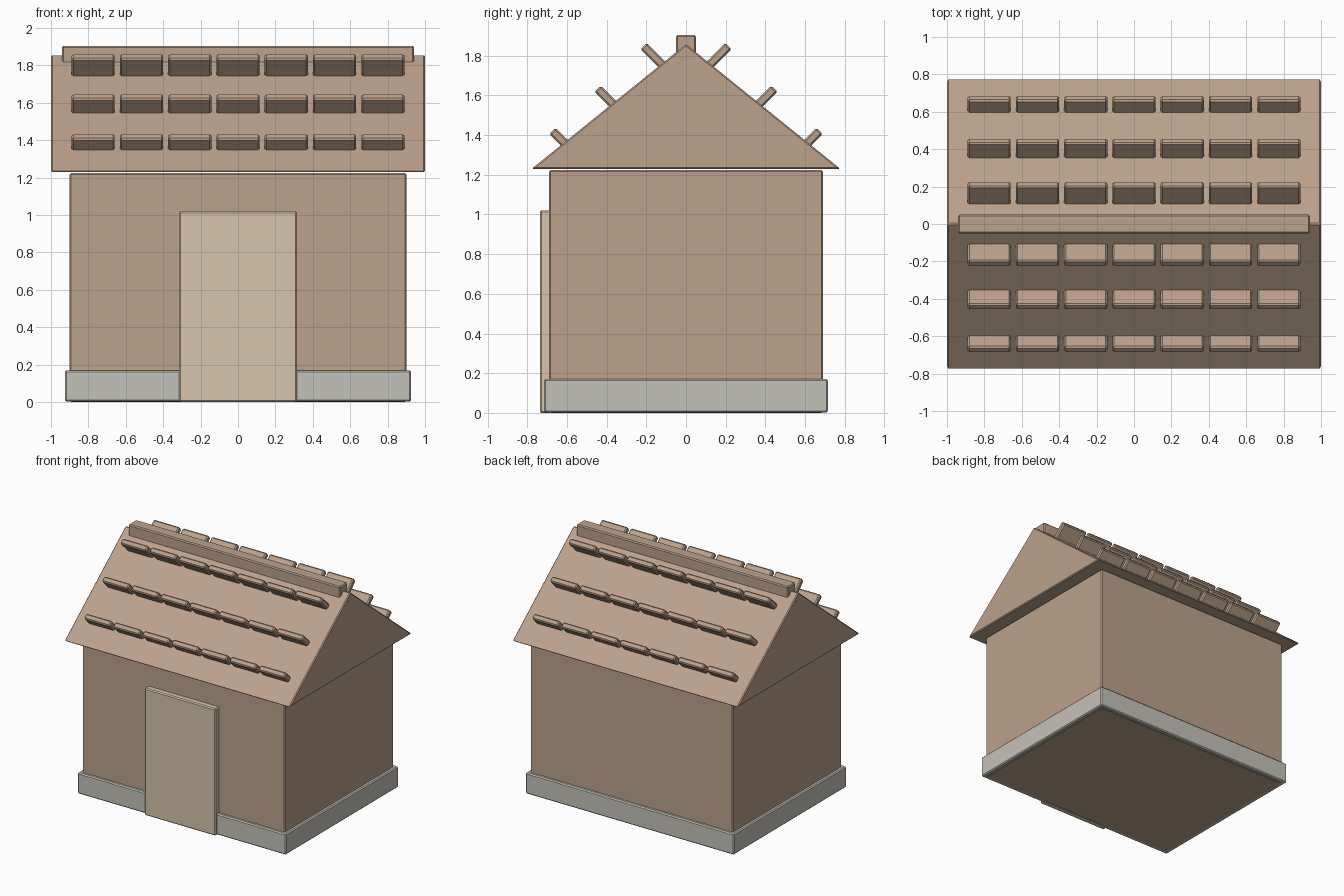
import bpy
import math
from mathutils import Vector

cube = bpy.data.objects.get("Cube")
if cube:
    bpy.data.objects.remove(cube, do_unlink=True)


def material(name, rgb):
    mat = bpy.data.materials.new(name)
    mat.use_nodes = True
    colour = (*rgb, 1.0)
    mat.diffuse_color = colour
    mat.node_tree.nodes["Principled BSDF"].inputs["Base Color"].default_value = colour
    return mat


brown = material("warm brown", (0.50, 0.36, 0.26))
cream = material("door cream", (0.67, 0.56, 0.40))
grey = material("stone grey", (0.55, 0.54, 0.485))


def add_object(name, verts, faces, mat, bevel):
    mesh = bpy.data.meshes.new(name)
    mesh.from_pydata(verts, [], faces)
    mesh.materials.append(mat)
    obj = bpy.data.objects.new(name, mesh)
    bpy.context.collection.objects.link(obj)
    mod = obj.modifiers.new("soft edges", "BEVEL")
    mod.width = bevel
    mod.segments = 1
    return obj


def extrude_profile(name, profile, x0, x1, mat, bevel):
    """Sweep a counter-clockwise (y, z) outline from x0 to x1."""
    n = len(profile)
    verts = [(x, y, z) for x in (x0, x1) for y, z in profile]
    faces = [tuple(reversed(range(n))), tuple(range(n, 2 * n))]
    faces += [(i, (i + 1) % n, n + (i + 1) % n, n + i) for i in range(n)]
    return add_object(name, verts, faces, mat, bevel)


def box(name, half_x, y0, y1, z0, z1, mat, bevel=0.008):
    outline = [(y0, z0), (y1, z0), (y1, z1), (y0, z1)]
    return extrude_profile(name, outline, -half_x, half_x, mat, bevel)


# Walls, stone base and door
box("walls", 0.90, -0.69, 0.69, 0.0, 1.225, brown)
box("foundation", 0.925, -0.715, 0.715, 0.002, 0.17, grey)
box("door", 0.315, -0.737, -0.68, 0.0, 1.02, cream)

# Solid gable roof and ridge beam
extrude_profile("roof", [(-0.778, 1.23), (0.778, 1.23), (0, 1.858)],
                -1.0, 1.0, brown, 0.007)
box("ridge_beam", 0.94, -0.05, 0.05, 1.81, 1.905, brown)

# Rows of slats standing out of both slopes at 45 degrees
SLAT_LENGTH, SLAT_THICKNESS, SLAT_WIDTH = 0.16, 0.045, 0.23
tops = [(0.214, 1.849), (0.446, 1.634), (0.674, 1.422)]
out = Vector((1, 1)).normalized()
across = Vector((1, -1)).normalized() * SLAT_THICKNESS / 2
for side, label in ((-1, "front"), (1, "back")):
    for row, top in enumerate(tops, 1):
        end = Vector(top)
        root = end - out * SLAT_LENGTH
        outline = [root + across, end + across, end - across, root - across]
        profile = [(side * p.x, p.y) for p in outline]
        if side < 0:
            profile.reverse()
        for col in range(7):
            x = (col - 3) * 0.258
            extrude_profile(f"{label}_roof_slat_{row}_{col + 1}", profile,
                            x - SLAT_WIDTH / 2, x + SLAT_WIDTH / 2, brown, 0.009)
